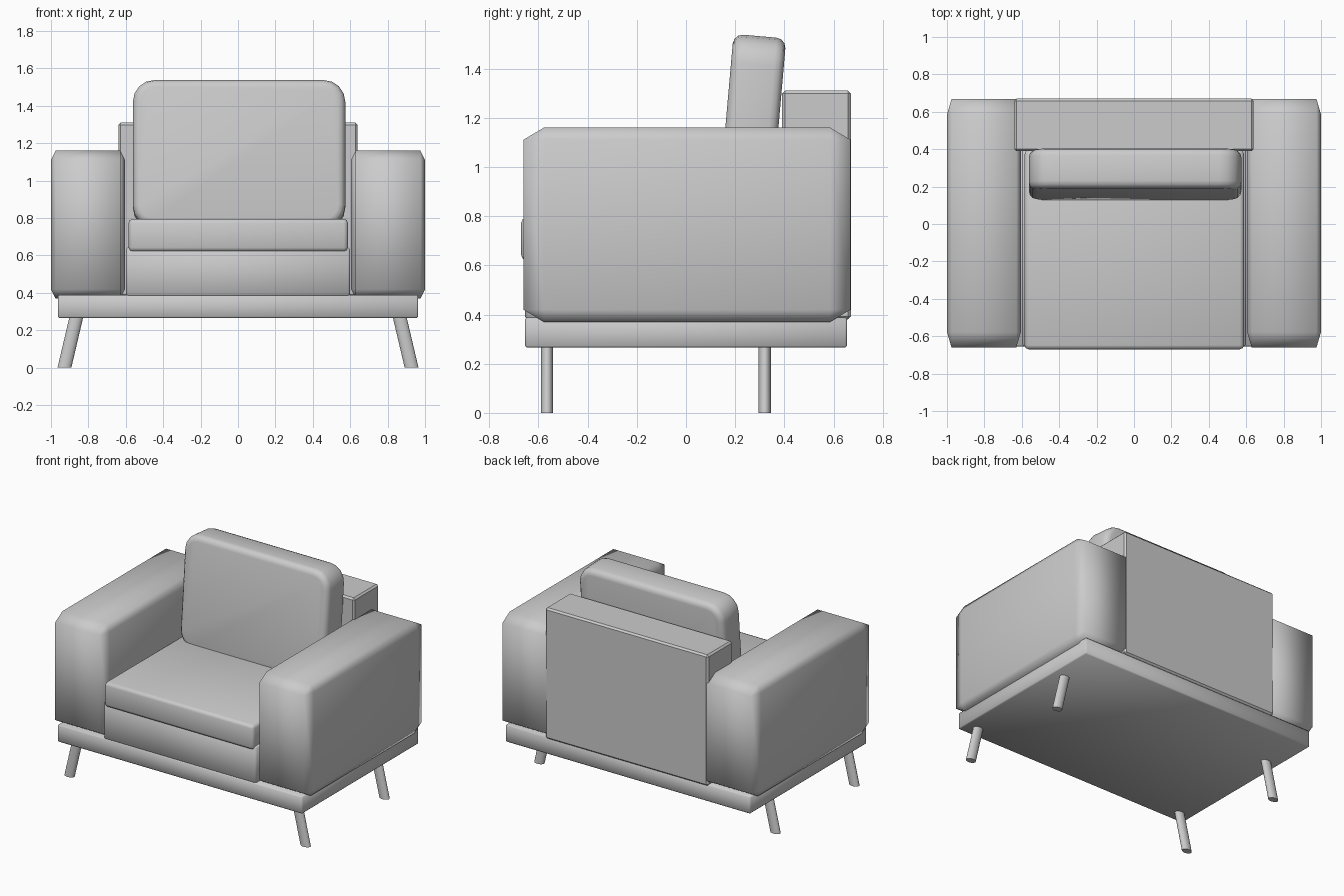
import bpy, bmesh, math
from mathutils import Matrix, Vector

if "Cube" in bpy.data.objects:
    bpy.data.objects.remove(bpy.data.objects["Cube"])


def finish(bm, name, angle=180):
    bmesh.ops.recalc_face_normals(bm, faces=bm.faces)
    me = bpy.data.meshes.new(name)
    bm.to_mesh(me)
    bm.free()
    ob = bpy.data.objects.new(name, me)
    bpy.context.collection.objects.link(ob)
    bpy.ops.object.select_all(action='DESELECT')
    ob.select_set(True)
    bpy.context.view_layer.objects.active = ob
    bpy.ops.object.shade_smooth_by_angle(angle=math.radians(angle))
    return ob


def soft_box(name, lo, hi, bevel, segments=1, relative=False, angle=180):
    """Bevelled box; a relative bevel stretches with the box proportions."""
    lo, hi = Vector(lo), Vector(hi)
    size = hi - lo
    bm = bmesh.new()
    bmesh.ops.create_cube(bm, size=1)
    if not relative:
        bmesh.ops.scale(bm, vec=size, verts=bm.verts)
    bmesh.ops.bevel(bm, geom=bm.edges[:], offset=bevel, segments=segments,
                    profile=0.5, affect='EDGES')
    if relative:
        bmesh.ops.scale(bm, vec=size, verts=bm.verts)
    bmesh.ops.translate(bm, vec=(lo + hi) / 2, verts=bm.verts)
    return finish(bm, name, angle)


# Platform, seat frame, seat cushion and backrest
soft_box("base_platform", (-0.963, -0.655, 0.265), (0.963, 0.655, 0.388), 0.008)
soft_box("seat_frame", (-0.6, -0.655, 0.38), (0.6, 0.40, 0.645), 0.012)
soft_box("seat_cushion", (-0.585, -0.67, 0.62), (0.588, 0.395, 0.795), 0.022, 2)
soft_box("backrest", (-0.64, 0.39, 0.38), (0.64, 0.67, 1.31), 0.012, 1, angle=30)

# Arms: proportionally chamfered blocks
for side, x0, x1 in (("left", -1.0, -0.605), ("right", 0.605, 1.0)):
    soft_box(side + "_arm", (x0, -0.66, 0.37), (x1, 0.668, 1.16), 0.062,
             relative=True)

# Back cushion: rounded slab leaning backwards
bm = bmesh.new()
bmesh.ops.create_cube(bm, size=1)
bmesh.ops.scale(bm, vec=(1.135, 0.215, 0.79), verts=bm.verts)
corners = [e for e in bm.edges
           if abs((e.verts[0].co - e.verts[1].co).normalized().y) > 0.9]
bmesh.ops.bevel(bm, geom=corners, offset=0.115, segments=4, profile=0.5,
                affect='EDGES')
rim = [e for e in bm.edges
       if abs(e.verts[0].co.y - e.verts[1].co.y) < 1e-5]
bmesh.ops.bevel(bm, geom=rim, offset=0.04, segments=3, profile=0.5,
                affect='EDGES')
bmesh.ops.transform(bm, verts=bm.verts, matrix=Matrix.Translation((0.006, 0.266, 1.138))
                    @ Matrix.Rotation(math.radians(-5), 4, 'X'))
finish(bm, "back_cushion")

# Splayed legs, sheared so the feet stay flat
for row, y in (("front", -0.565), ("rear", 0.32)):
    for side, s in (("left", -1), ("right", 1)):
        bm = bmesh.new()
        bmesh.ops.create_cone(bm, cap_ends=True, segments=20, radius1=1,
                              radius2=1, depth=0.28)
        for v in bm.verts:
            z = v.co.z + 0.14
            v.co = (s * (0.928 - 0.235 * z) + v.co.x * 0.037,
                    y + v.co.y * 0.025, z)
        finish(bm, f"{row}_{side}_leg", 40)
